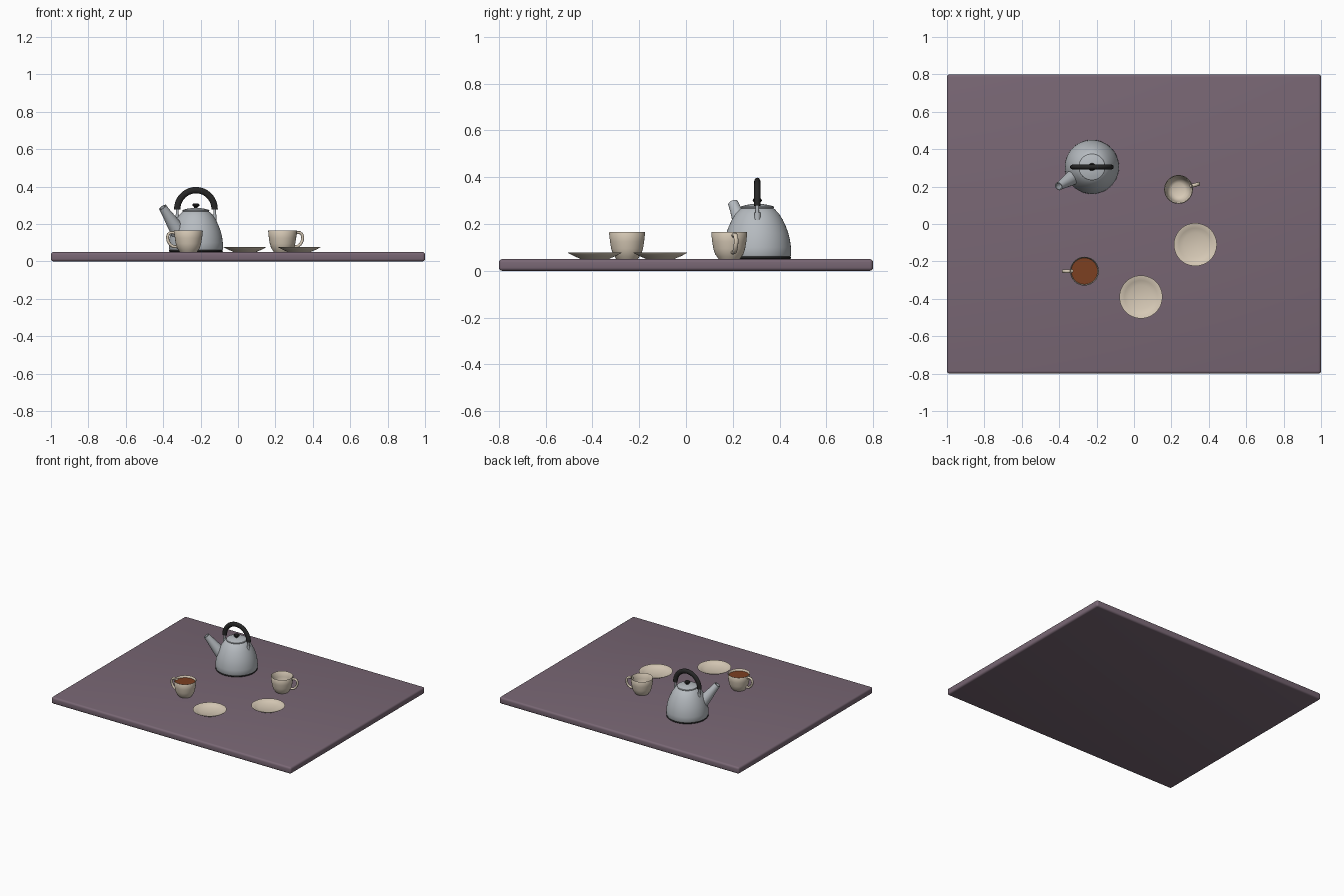
import bpy, bmesh
from math import sin, cos, pi, radians, atan2
from mathutils import Matrix, Vector

cube = bpy.data.objects.get("Cube")
if cube:
    bpy.data.objects.remove(cube, do_unlink=True)


def material(name, rgb):
    m = bpy.data.materials.new(name)
    m.use_nodes = True
    m.diffuse_color = (*rgb, 1)
    node = next(n for n in m.node_tree.nodes if n.type == 'BSDF_PRINCIPLED')
    node.inputs["Base Color"].default_value = (*rgb, 1)
    return m


PLUM = material("plum tabletop", (0.19, 0.135, 0.175))
STEEL = material("brushed steel", (0.47, 0.50, 0.53))
BLACK = material("black plastic", (0.02, 0.02, 0.02))
CERAMIC = material("cream ceramic", (0.68, 0.59, 0.47))
TEA = material("brown tea", (0.20, 0.05, 0.015))


def finish(name, bm, mat, matrix=Matrix(), angle=40):
    bmesh.ops.remove_doubles(bm, verts=bm.verts, dist=1e-5)
    bmesh.ops.recalc_face_normals(bm, faces=bm.faces)
    mesh = bpy.data.meshes.new(name)
    bm.to_mesh(mesh)
    bm.free()
    mesh.materials.append(mat)
    ob = bpy.data.objects.new(name, mesh)
    bpy.context.collection.objects.link(ob)
    ob.matrix_world = matrix
    bpy.ops.object.select_all(action='DESELECT')
    ob.select_set(True)
    bpy.context.view_layer.objects.active = ob
    bpy.ops.object.shade_smooth_by_angle(angle=radians(angle))
    return ob


def lathe(name, profile, mat, matrix, sides=48):
    """Spin (radius, height) pairs around the local z axis."""
    bm = bmesh.new()
    vs = [bm.verts.new((r, 0, z)) for r, z in profile]
    es = [bm.edges.new(p) for p in zip(vs, vs[1:])]
    bmesh.ops.spin(bm, geom=vs + es, cent=(0, 0, 0), axis=(0, 0, 1),
                   angle=2 * pi, steps=sides, use_merge=True)
    return finish(name, bm, mat, matrix)


def tube(name, points, wide, thick, mat, matrix, sides=16):
    """Sweep an ellipse along a path in the local xz plane."""
    bm = bmesh.new()
    rings = []
    pts = [Vector((x, 0, z)) for x, z in points]
    for i, p in enumerate(pts):
        t = (pts[min(i + 1, len(pts) - 1)] - pts[max(i - 1, 0)]).normalized()
        n = Vector((t.z, 0, -t.x))
        rings.append([bm.verts.new(p + n * thick * cos(a) + Vector((0, wide * sin(a), 0)))
                      for a in (2 * pi * k / sides for k in range(sides))])
    for a, b in zip(rings, rings[1:]):
        for k in range(sides):
            j = (k + 1) % sides
            bm.faces.new((a[k], a[j], b[j], b[k]))
    bm.faces.new(rings[0])
    bm.faces.new(rings[-1])
    return finish(name, bm, mat, matrix)


# Tabletop with rounded edges
bm = bmesh.new()
bmesh.ops.create_cube(bm, size=1, matrix=Matrix.Translation((0, 0, 0.025))
                      @ Matrix.Diagonal((2, 1.6, 0.05, 1)))
bmesh.ops.bevel(bm, geom=bm.edges[:], offset=0.014, segments=4, profile=0.5, affect='EDGES')
finish("tabletop", bm, PLUM)

# Kettle body, base ring, lid and knob
kettle = Matrix.Translation((-0.225, 0.305, 0.05))
lathe("kettle_base", [(0, 0), (0.14, 0), (0.144, 0.004), (0.142, 0.012), (0, 0.012)], BLACK, kettle)
lathe("kettle_body", [(0, 0.01), (0.141, 0.01), (0.145, 0.018), (0.144, 0.05), (0.14, 0.08),
                      (0.133, 0.11), (0.122, 0.14), (0.108, 0.17), (0.092, 0.195),
                      (0.075, 0.213), (0.066, 0.219), (0, 0.222)], STEEL, kettle)
lathe("kettle_lid", [(0, 0.217), (0.07, 0.217), (0.072, 0.221), (0.07, 0.225),
                     (0.05, 0.231), (0.025, 0.235), (0, 0.236)], STEEL, kettle)
lathe("lid_knob", [(0, 0.233), (0.01, 0.233), (0.009, 0.241), (0.018, 0.246),
                   (0.02, 0.252), (0.016, 0.258), (0, 0.261)], BLACK, kettle, 32)

# Spout, hollow at the tip
root, tip = Vector((-0.085, -0.045, 0.095)), Vector((-0.178, -0.104, 0.24))
axis = tip - root
length = axis.length
aim = axis.to_track_quat('Z', 'Y').to_matrix().to_4x4()
lathe("kettle_spout", [(0, 0), (0.044, 0), (0.034, length * 0.45), (0.025, length * 0.8),
                       (0.022, length), (0.017, length), (0.018, length * 0.7),
                       (0, length * 0.65)], STEEL, kettle @ Matrix.Translation(root) @ aim, 32)

# Arched handle with steel brackets
arch = [(-0.1 * cos(a), 0.228 + 0.103 * sin(a)) for a in (pi * k / 32 for k in range(33))]
tube("kettle_handle", arch, 0.0135, 0.017, BLACK, kettle)
for side, label in ((-1, "right"), (1, "left")):
    x = side * 0.1
    tube(f"{label}_handle_rod", [(x, 0.165), (x, 0.235)], 0.007, 0.007, STEEL, kettle)
    tube(f"{label}_handle_bracket", [(x, 0.165), (x, 0.2)], 0.013, 0.01, STEEL, kettle)

# Cups
CUP = [(0, 0), (0.046, 0), (0.049, 0.004), (0.052, 0.009), (0.061, 0.022), (0.068, 0.045),
       (0.073, 0.075), (0.077, 0.113), (0.075, 0.116), (0.072, 0.113), (0.068, 0.075),
       (0.062, 0.045), (0.052, 0.022), (0.035, 0.012), (0, 0.01)]
LOOP = [(0.066, 0.095), (0.08, 0.104), (0.096, 0.104), (0.107, 0.096), (0.112, 0.08),
        (0.109, 0.06), (0.099, 0.042), (0.083, 0.03), (0.062, 0.028)]
for label, x, y, turn in (("empty", 0.238, 0.185, atan2(0.03, 0.11)),
                          ("full", -0.265, -0.252, pi)):
    place = Matrix.Translation((x, y, 0.05)) @ Matrix.Rotation(turn, 4, 'Z')
    lathe(f"{label}_cup", CUP, CERAMIC, place)
    tube(f"{label}_cup_handle", LOOP, 0.010, 0.008, CERAMIC, place, 12)
    if label == "full":
        lathe("tea", [(0, 0.094), (0.0695, 0.094), (0.0705, 0.1), (0, 0.1)], TEA, place)

# Saucers
SAUCER = [(0, 0), (0.06, 0), (0.066, 0.003), (0.09, 0.013), (0.114, 0.026), (0.115, 0.028),
          (0.112, 0.028), (0.088, 0.018), (0.064, 0.009), (0, 0.007)]
for label, x, y in (("left", 0.328, -0.11), ("front", 0.037, -0.39)):
    lathe(f"{label}_saucer", SAUCER, CERAMIC, Matrix.Translation((x, y, 0.05)))
